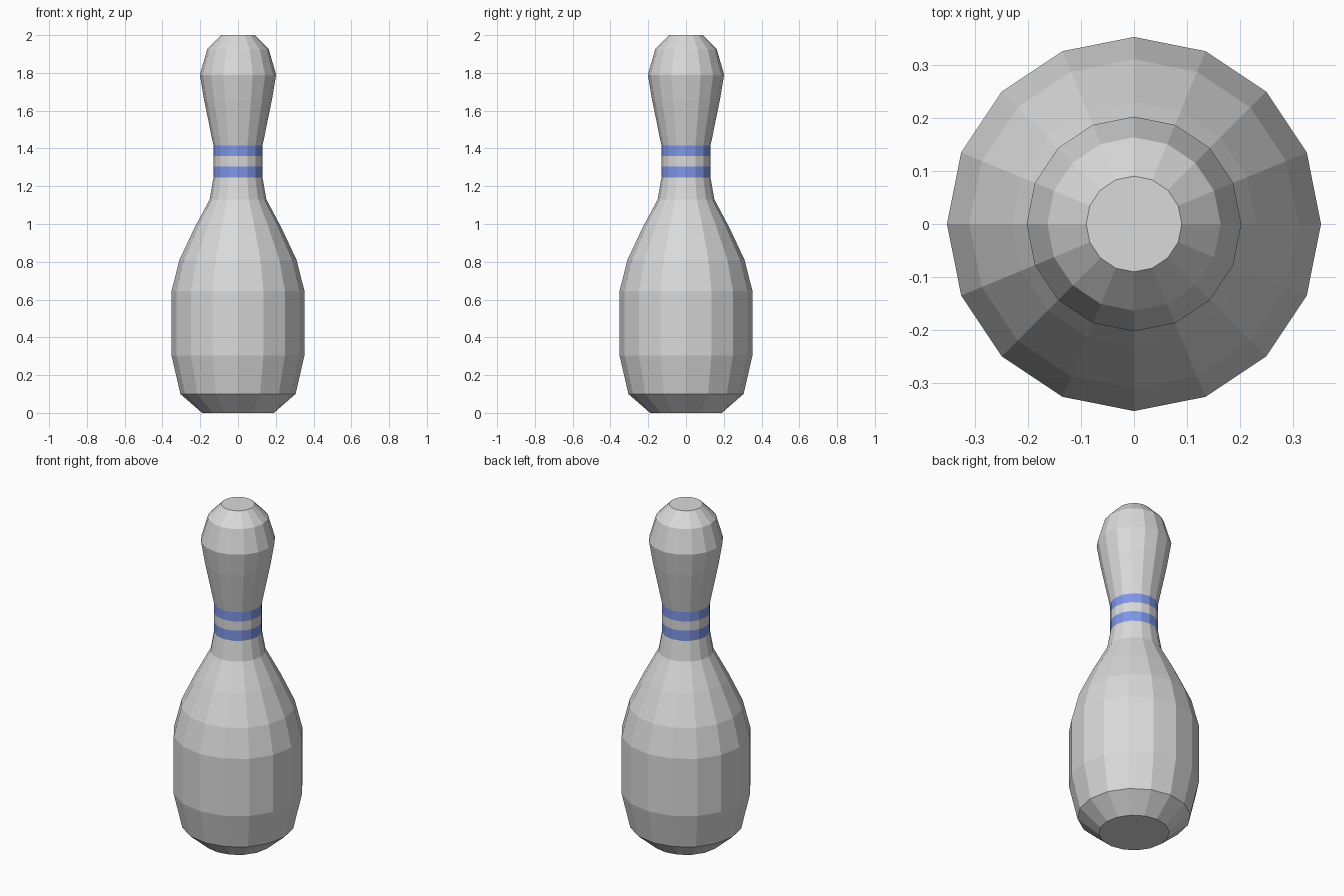
import bpy, bmesh
from math import tau
from mathutils import Vector

cube = bpy.data.objects.get("Cube")
if cube:
    bpy.data.objects.remove(cube, do_unlink=True)


def make_material(name, rgb):
    mat = bpy.data.materials.new(name)
    mat.use_nodes = True
    colour = (*rgb, 1.0)
    mat.diffuse_color = colour
    mat.node_tree.nodes["Principled BSDF"].inputs["Base Color"].default_value = colour
    return mat


# Profile from base to crown: (radius, height)
profile = [
    (0.19, 0), (0.305, 0.10), (0.352, 0.305), (0.352, 0.645), (0.31, 0.81),
    (0.23, 0.98), (0.15, 1.13), (0.13, 1.245), (0.13, 1.305), (0.13, 1.36),
    (0.13, 1.415), (0.18, 1.66), (0.202, 1.79), (0.163, 1.925), (0.09, 2.0),
]
stripes = [(1.245, 1.305), (1.36, 1.415)]
SIDES = 16

# Lathe the profile into a faceted body
bm = bmesh.new()
verts = [bm.verts.new((r, 0, z)) for r, z in profile]
edges = [bm.edges.new(pair) for pair in zip(verts, verts[1:])]
bmesh.ops.spin(bm, geom=verts + edges, cent=(0, 0, 0), axis=(0, 0, 1),
               angle=tau, steps=SIDES, use_duplicate=False)
bmesh.ops.remove_doubles(bm, verts=bm.verts, dist=0.001)

# Close the base and the crown
bmesh.ops.holes_fill(bm, edges=[e for e in bm.edges if e.is_boundary], sides=SIDES)
bmesh.ops.recalc_face_normals(bm, faces=bm.faces)

# Paint the two neck stripes by height
for face in bm.faces:
    height = face.calc_center_median().z
    face.material_index = int(any(low < height < high for low, high in stripes))
    face.smooth = False

mesh = bpy.data.meshes.new("bowling_pin")
bm.to_mesh(mesh)
bm.free()
mesh.materials.append(make_material("pin_white", (0.70, 0.70, 0.70)))
mesh.materials.append(make_material("stripe_blue", (0.23, 0.33, 0.86)))
pin = bpy.data.objects.new("bowling_pin", mesh)
bpy.context.collection.objects.link(pin)
